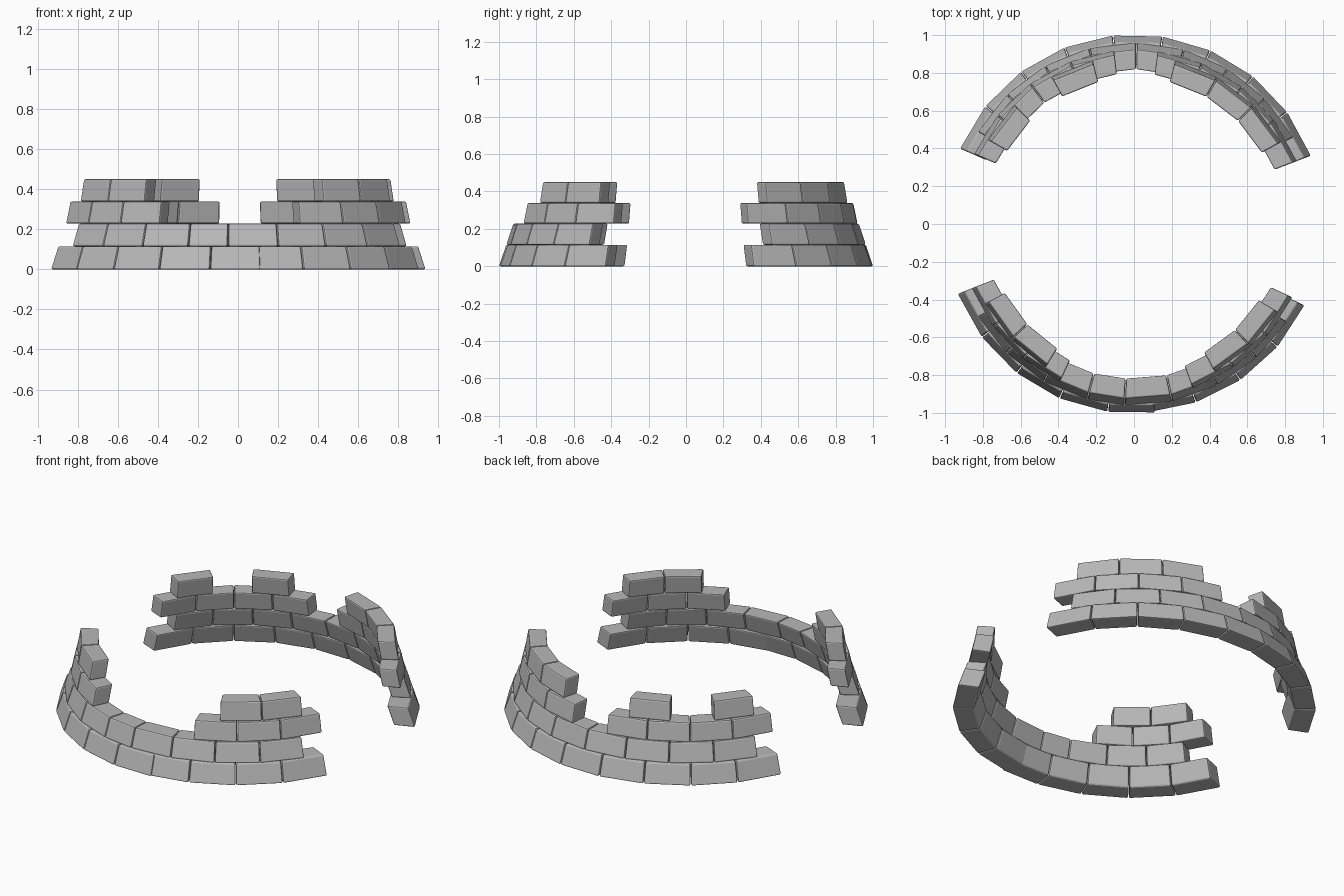
import bpy, bmesh
from math import radians, cos, sin

cube = bpy.data.objects.get("Cube")
if cube:
    bpy.data.objects.remove(cube, do_unlink=True)

# One stone colour
stone = bpy.data.materials.new("grey_stone")
GREY = (0.48, 0.48, 0.48, 1)
stone.diffuse_color = GREY
stone.use_nodes = True
bsdf = next(n for n in stone.node_tree.nodes if n.type == 'BSDF_PRINCIPLED')
bsdf.inputs["Base Color"].default_value = GREY
bsdf.inputs["Roughness"].default_value = 0.9


def add_brick(bm, course, start, end):
    """Wedge block between two angles, leaning in towards the ring centre."""
    z0, z1, r0, r1, thick = course
    loops = []
    for z, r in ((z0, r0), (z1, r1)):
        loops.append([bm.verts.new((rad * cos(radians(a)), rad * sin(radians(a)), z))
                      for rad, a in ((r, start), (r, end),
                                     (r - thick, end), (r - thick, start))])
    low, high = loops
    bm.faces.new(low[::-1])
    bm.faces.new(high)
    for i in range(4):
        j = (i + 1) % 4
        bm.faces.new((low[i], low[j], high[j], high[i]))


def build_run(name, course, runs):
    """Each run is (start angle, end angle, brick count)."""
    bm = bmesh.new()
    gap = 0.12
    for start, end, count in runs:
        step = (end - start) / count
        for i in range(count):
            a = start + i * step
            add_brick(bm, course, a + gap, a + step - gap)
    bmesh.ops.recalc_face_normals(bm, faces=bm.faces)
    mesh = bpy.data.meshes.new(name)
    bm.to_mesh(mesh)
    bm.free()
    mesh.materials.append(stone)
    obj = bpy.data.objects.new(name, mesh)
    bpy.context.scene.collection.objects.link(obj)
    bevel = obj.modifiers.new("worn_edges", 'BEVEL')
    bevel.width = 0.008
    bevel.segments = 2


# Courses: bottom z, top z, outer radius at bottom and top, thickness
BASE = (0.0, 0.115, 1.006, 0.967, 0.12)
SECOND = (0.115, 0.228, 0.962, 0.925, 0.108)
THIRD = (0.228, 0.338, 0.925, 0.902, 0.105)
TOP = (0.338, 0.45, 0.893, 0.874, 0.1)

# Back arc
build_run("back_base_course", BASE, [(21, 156.7, 9)])
build_run("back_second_course", SECOND, [(28.5, 89.2, 4), (89.2, 149.5, 4)])
build_run("back_third_course_left", THIRD, [(21, 82.3, 4)])
build_run("back_third_course_right", THIRD, [(96.4, 156.5, 4)])
build_run("back_top_course_left", TOP, [(29, 76, 3)])
build_run("back_top_bricks_right", TOP, [(104, 119.5, 1), (135, 150.2, 1)])

# Front arc; the closing bricks of the base overlap slightly
build_run("front_base_course_right", BASE, [(201.5, 262, 4), (262, 276.5, 1)])
build_run("front_base_course_left", (BASE[0], BASE[1], 1.002, 0.963, 0.12),
          [(274, 334.6, 4)])
build_run("front_second_course", SECOND,
          [(210.5, 255, 3), (255, 267, 1), (267, 327.5, 4)])
build_run("front_third_course_right", THIRD, [(201.5, 245, 3)])
build_run("front_third_course_left", THIRD, [(289.5, 335.3, 3)])
build_run("front_top_course_right", TOP, [(208, 238.5, 2)])
build_run("front_top_course_left", TOP, [(298.5, 328.7, 2)])
